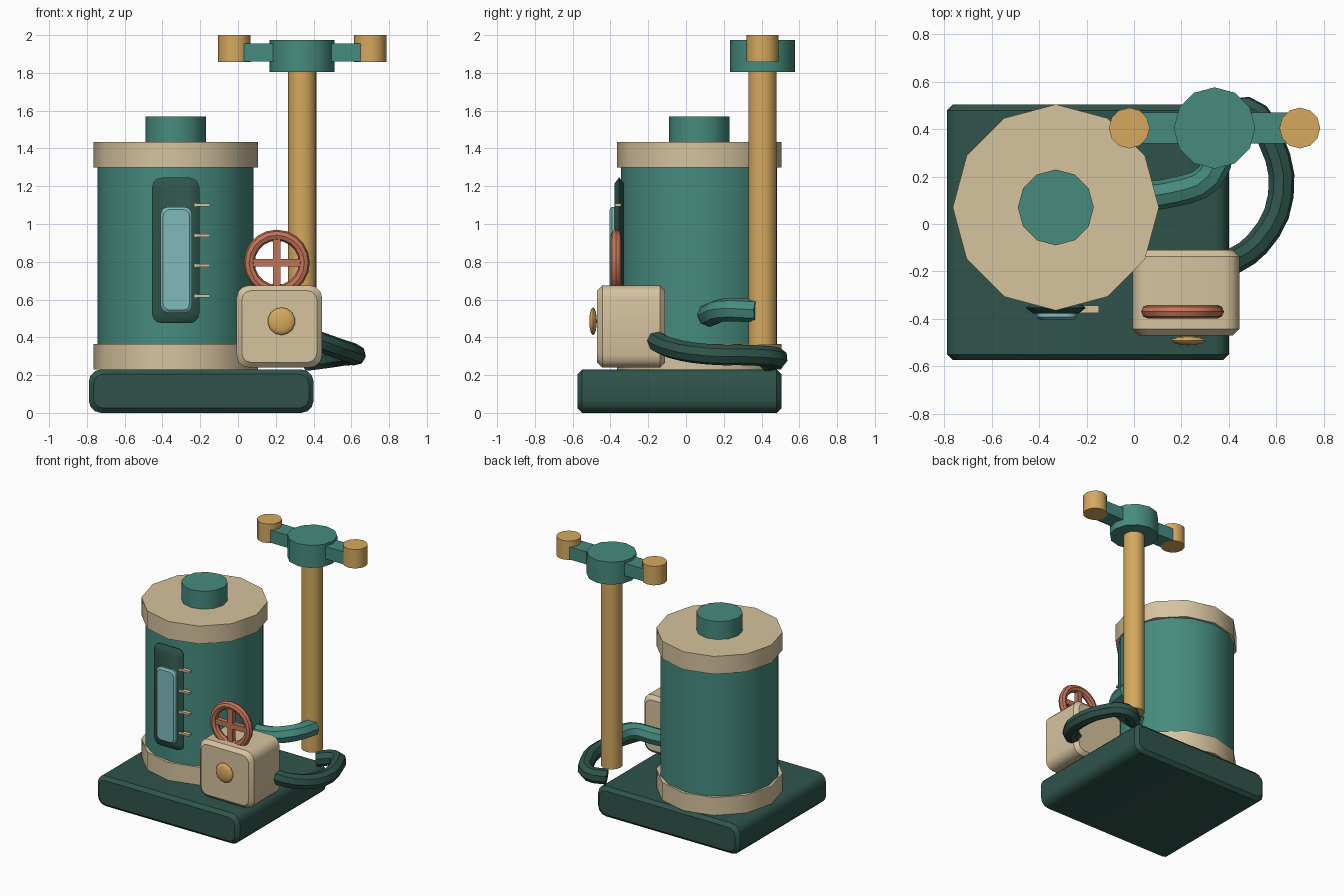
import bpy
import bmesh
import math
from mathutils import Matrix

default = bpy.data.objects.get("Cube")
if default:
    bpy.data.objects.remove(default, do_unlink=True)


def srgb(r, g, b):
    return tuple((c / 255 / 12.92) if c < 11 else ((c / 255 + 0.055) / 1.055) ** 2.4
                 for c in (r, g, b)) + (1.0,)


def material(name, *rgb):
    mat = bpy.data.materials.new(name)
    mat.use_nodes = True
    mat.diffuse_color = srgb(*rgb)
    node = next(n for n in mat.node_tree.nodes if n.type == 'BSDF_PRINCIPLED')
    node.inputs["Base Color"].default_value = srgb(*rgb)
    return mat


TEAL = material("teal", 70, 139, 126)
DARK = material("dark_green", 47, 84, 75)
CREAM = material("cream", 214, 195, 159)
BRASS = material("brass", 214, 169, 94)
COPPER = material("copper", 196, 116, 88)
GLASS = material("pale_glass", 126, 186, 187)
parts = []


def finish(name, bm, mat):
    bmesh.ops.recalc_face_normals(bm, faces=bm.faces)
    mesh = bpy.data.meshes.new(name)
    bm.to_mesh(mesh)
    bm.free()
    mesh.materials.append(mat)
    obj = bpy.data.objects.new(name, mesh)
    bpy.context.collection.objects.link(obj)
    parts.append(obj)
    return obj


def cylinder(name, mat, x, y, z0, z1, radius, sides=12):
    bm = bmesh.new()
    bmesh.ops.create_cone(bm, cap_ends=True, segments=sides, radius1=radius,
                          radius2=radius, depth=z1 - z0,
                          matrix=Matrix.Translation((x, y, (z0 + z1) / 2)))
    return finish(name, bm, mat)


def box(name, mat, center, size):
    bm = bmesh.new()
    bmesh.ops.create_cube(bm, size=1, matrix=Matrix.Translation(center)
                          @ Matrix.Diagonal((*size, 1)))
    return finish(name, bm, mat)


def panel(name, mat, xs, ys, zs, radius, inset, depth):
    """Block with rounded front outline and chamfered front and back rims."""
    bm = bmesh.new()
    rings = []
    for y, cut in ((ys[0], inset), (ys[0] + depth, 0), (ys[1] - depth, 0), (ys[1], inset)):
        r = max(radius - cut * 0.5, 0.01)
        ring = []
        for corner in range(4):
            right, top = corner in (0, 3), corner < 2
            cx = xs[1] - cut - r if right else xs[0] + cut + r
            cz = zs[1] - cut - r if top else zs[0] + cut + r
            for step in range(4):
                a = math.radians(corner * 90 + step * 30)
                ring.append(bm.verts.new((cx + r * math.cos(a), y, cz + r * math.sin(a))))
        rings.append(ring)
    for a, b in zip(rings, rings[1:]):
        for i in range(len(a)):
            j = (i + 1) % len(a)
            bm.faces.new((a[i], a[j], b[j], b[i]))
    bm.faces.new(rings[0])
    bm.faces.new(rings[-1])
    return finish(name, bm, mat)


def tube(name, mat, points, radius):
    curve = bpy.data.curves.new(name, 'CURVE')
    curve.dimensions = '3D'
    curve.bevel_depth = radius
    curve.bevel_resolution = 2
    curve.resolution_u = 3
    curve.use_fill_caps = True
    spline = curve.splines.new('BEZIER')
    spline.bezier_points.add(len(points) - 1)
    for knot, p in zip(spline.bezier_points, points):
        knot.co = p
        knot.handle_left_type = knot.handle_right_type = 'AUTO'
    curve.materials.append(mat)
    obj = bpy.data.objects.new(name, curve)
    bpy.context.collection.objects.link(obj)
    bpy.ops.object.select_all(action='DESELECT')
    obj.select_set(True)
    bpy.context.view_layer.objects.active = obj
    bpy.ops.object.convert(target='MESH')
    parts.append(bpy.context.view_layer.objects.active)


def ring(name, mat, center, major, minor, around=20, section=8):
    """Torus standing upright, facing the front."""
    bm = bmesh.new()
    grid = []
    for i in range(around):
        a = math.tau * i / around
        loop = []
        for j in range(section):
            b = math.tau * j / section
            r = major + minor * math.cos(b)
            loop.append(bm.verts.new((center[0] + r * math.cos(a),
                                      center[1] + minor * math.sin(b),
                                      center[2] + r * math.sin(a))))
        grid.append(loop)
    for i in range(around):
        a, b = grid[i], grid[(i + 1) % around]
        for j in range(section):
            k = (j + 1) % section
            bm.faces.new((a[j], a[k], b[k], b[j]))
    finish(name, bm, mat)


# Base slab
panel("base", DARK, (-0.79, 0.4), (-0.575, 0.505), (0, 0.23), 0.065, 0.025, 0.025)

# Tank with bands and filler cap
TX, TY = -0.33, 0.07
cylinder("tank", TEAL, TX, TY, 0.3, 1.36, 0.413, 16)
cylinder("tank_lower_band", CREAM, TX, TY, 0.23, 0.365, 0.435)
cylinder("tank_upper_band", CREAM, TX, TY, 1.3, 1.435, 0.435)
cylinder("tank_cap", TEAL, TX, TY, 1.42, 1.57, 0.16)

# Level gauge with tick marks
panel("gauge_plate", DARK, (-0.455, -0.205), (-0.378, -0.33), (0.475, 1.245), 0.05, 0.03, 0.022)
panel("gauge_glass", GLASS, (-0.41, -0.243), (-0.405, -0.36), (0.53, 1.09), 0.04, 0.014, 0.012)
for n in range(4):
    box(f"gauge_tick_{n + 1}", CREAM, (-0.19, -0.36, 0.62 + 0.16 * n), (0.085, 0.03, 0.016))

# Mast with hub, cross arm and end weights
PX, PY = 0.34, 0.405
cylinder("mast", BRASS, PX, PY, 0.36, 1.82, 0.075, 16)
cylinder("mast_hub", TEAL, PX, PY, 1.805, 1.975, 0.172)
box("cross_arm", TEAL, (PX, PY, 1.907), (0.62, 0.13, 0.095))
for side, label in ((-1, "right"), (1, "left")):
    cylinder(f"arm_weight_{label}", BRASS, PX + side * 0.36, PY, 1.857, 2.0, 0.086)

# Pump housing with front button
panel("pump_housing", CREAM, (-0.007, 0.445), (-0.47, -0.11), (0.24, 0.675), 0.065, 0.027, 0.027)
bm = bmesh.new()
bmesh.ops.create_uvsphere(bm, u_segments=14, v_segments=8, radius=1,
                          matrix=Matrix.Translation((0.23, -0.492, 0.485))
                          @ Matrix.Diagonal((0.073, 0.02, 0.073, 1)) @ Matrix.Rotation(math.pi / 2, 4, 'X'))
finish("pump_button", bm, BRASS)
bm = bmesh.new()

# Valve wheel
bm.free()
WHEEL = (0.205, -0.37, 0.795)
ring("valve_wheel_rim", COPPER, WHEEL, 0.146, 0.029)
box("valve_wheel_spoke_across", COPPER, WHEEL, (0.28, 0.036, 0.04))
box("valve_wheel_spoke_upright", COPPER, WHEEL, (0.04, 0.036, 0.28))

# Pipe from tank to mast, and hose from pump to mast foot
tube("tank_pipe", TEAL, [(0.0, 0.115, 0.52), (0.17, 0.135, 0.52), (0.32, 0.2, 0.545),
                         (0.37, 0.375, 0.54)], 0.062)
tube("pump_hose", DARK, [(0.38, -0.18, 0.395), (0.52, -0.085, 0.345), (0.62, 0.12, 0.31),
                         (0.575, 0.36, 0.305), (0.475, 0.485, 0.29), (0.36, 0.43, 0.275)], 0.055)

# Smooth the rounded surfaces, keep real edges sharp
bpy.ops.object.select_all(action='DESELECT')
for obj in parts:
    obj.select_set(True)
bpy.context.view_layer.objects.active = parts[0]
bpy.ops.object.shade_smooth_by_angle(angle=math.radians(35))
